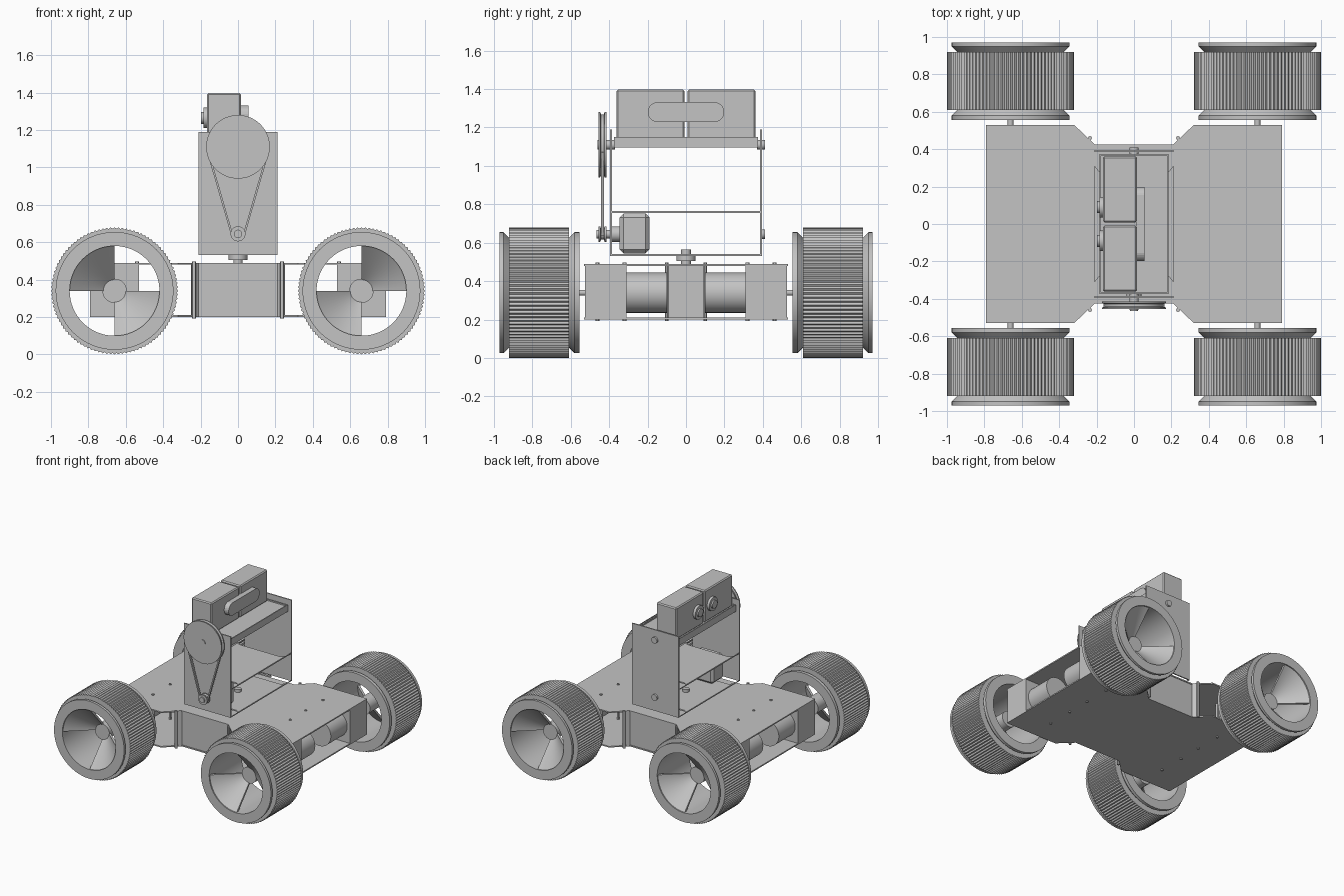
import bpy, bmesh, math
from mathutils import Vector

cube = bpy.data.objects.get("Cube")
if cube:
    bpy.data.objects.remove(cube, do_unlink=True)

grey = bpy.data.materials.new("plain_grey")
grey.use_nodes = True
GREY = (0.55, 0.55, 0.55, 1)
grey.diffuse_color = GREY
grey.node_tree.nodes["Principled BSDF"].inputs["Base Color"].default_value = GREY


def finish(name, bm, smooth=False):
    bmesh.ops.recalc_face_normals(bm, faces=bm.faces[:])
    mesh = bpy.data.meshes.new(name)
    bm.to_mesh(mesh)
    bm.free()
    mesh.materials.append(grey)
    ob = bpy.data.objects.new(name, mesh)
    bpy.context.collection.objects.link(ob)
    if smooth:
        bpy.ops.object.select_all(action='DESELECT')
        ob.select_set(True)
        bpy.context.view_layer.objects.active = ob
        bpy.ops.object.shade_smooth_by_angle(angle=math.radians(30))
    return ob


def box(name, x, y, z, bevel=0):
    bm = bmesh.new()
    bmesh.ops.create_cube(bm, size=1)
    for v in bm.verts:
        v.co = [lo + (c + 0.5) * (hi - lo) for c, (lo, hi) in zip(v.co, (x, y, z))]
    if bevel:
        bmesh.ops.bevel(bm, geom=bm.edges[:], offset=bevel, segments=1, affect='EDGES')
    return finish(name, bm)


def prism(name, outline, axis, lo, hi):
    """Extrude a 2D outline along an axis (the other two axes stay in order)."""
    bm = bmesh.new()

    def place(p, d):
        co = list(p)
        co.insert(axis, d)
        return bm.verts.new(co)
    a, b = [place(p, lo) for p in outline], [place(p, hi) for p in outline]
    bm.faces.new(a)
    bm.faces.new(b)
    for i in range(len(a)):
        j = (i + 1) % len(a)
        bm.faces.new((a[i], a[j], b[j], b[i]))
    return finish(name, bm)


def lathe(name, profile, center, axis=1, segs=48, sign=(1, 1), arc=None, teeth=0):
    """Spin a closed (radius, offset) profile; arc limits it to a sector."""
    bm = bmesh.new()
    start, end = arc or (0, math.tau)
    rows = []
    for i in range(segs + (1 if arc else 0)):
        t = start + (end - start) * i / segs
        row = []
        for r, d in profile:
            r -= teeth if teeth and i % 2 and r > 0.33 else 0
            co = [r * math.cos(t) * sign[0], r * math.sin(t)]
            co.insert(axis, d * sign[1])
            row.append(bm.verts.new(Vector(center) + Vector(co)))
        rows.append(row)
    n = len(profile)
    for i in range(segs):
        a, b = rows[i], rows[(i + 1) % len(rows)]
        for k in range(n):
            m = (k + 1) % n
            bm.faces.new((a[k], a[m], b[m], b[k]))
    if arc:
        bm.faces.new(rows[0])
        bm.faces.new(rows[-1])
    bmesh.ops.remove_doubles(bm, verts=bm.verts[:], dist=1e-5)
    return finish(name, bm, smooth=not teeth)


def rod(name, r, lo, hi, center, axis=1, segs=32):
    return lathe(name, [(0, lo), (r, lo), (r, hi), (0, hi)], center, axis, segs)


def mirror_outline(quarter):
    """Complete a symmetric outline from its +x +y quarter."""
    half = quarter + [(x, -y) for x, y in reversed(quarter)]
    return half + [(-x, y) for x, y in reversed(half)]


# Wheels, motors and their brackets
RIM = [(0.24, 0.97), (0.315, 0.97), (0.315, 0.95), (0.285, 0.92), (0.285, 0.61),
       (0.315, 0.58), (0.315, 0.555), (0.24, 0.555)]
TREAD = [(0.28, 0.92), (0.34, 0.92), (0.34, 0.61), (0.28, 0.61)]
BLADE = [(0.245, 0.965), (0.06, 0.80), (0.06, 0.78), (0.245, 0.94)]
AXLE_X, AXLE_Z = 0.66, 0.34
for sx, side in ((1, "left"), (-1, "right")):
    for sy, end in ((-1, "front"), (1, "rear")):
        tag = f"_{end}_{side}"
        c, s = (sx * AXLE_X, 0, AXLE_Z), (sx, sy)
        lathe("wheel_rim" + tag, RIM, c, segs=64, sign=s)
        lathe("tire_tread" + tag, TREAD, c, segs=200, sign=s, teeth=0.008)
        for k in (0, math.pi):
            lathe("wheel_blade" + tag, BLADE, c, segs=16, sign=s, arc=(k, k + math.pi / 2))
        rod("wheel_hub" + tag, 0.065, sy * 0.66, sy * 0.80, c)
        rod("wheel_shaft" + tag, 0.015, sy * 0.5, sy * 0.7, c)
        rod("motor" + tag, 0.105, sy * 0.1, sy * 0.5, c)
        # Folded bracket: outer cheek plus two end plates
        span = sorted((sx * 0.53, sx * 0.79))
        box("bracket_cheek" + tag, sorted((sx * 0.78, sx * 0.79)),
            sorted((sy * 0.31, sy * 0.525)), (0.2, 0.485))
        for y in (0.31, 0.515):
            box("bracket_end" + tag, span, sorted((sy * y, sy * (y + 0.01))), (0.2, 0.485))
        # Screws through both deck plates
        for x, y in ((0.54, 0.32), (0.54, 0.1), (0.235, 0.46)):
            rod("deck_screw" + tag, 0.01, 0.192, 0.497, (sx * x, sy * y, 0), axis=2, segs=12)

# Chassis decks, bent end walls and core
deck = mirror_outline([(0.21, 0.425), (0.32, 0.53), (0.79, 0.53)])
prism("lower_deck", deck, 2, 0.2, 0.21)
prism("upper_deck", deck, 2, 0.48, 0.49)
for sy, end in ((-1, "front"), (1, "rear")):
    half = [(0.21, 0.42), (0.25, 0.46), (0.25, 0.445), (0.215, 0.41)]
    wall = half + [(-x, y) for x, y in reversed(half)]
    prism(end + "_wall", [(x, sy * y) for x, y in wall], 2, 0.205, 0.485)
for sx in (-1, 1):
    box("core_plate", sorted((sx * 0.19, sx * 0.2)), (-0.1, 0.1), (0.205, 0.485))

# Turntable pivot
rod("pivot_post", 0.025, 0.48, 0.565, (0, 0, 0), axis=2)
rod("pivot_flange", 0.05, 0.505, 0.535, (0, 0, 0), axis=2)

# Tower
shelf = mirror_outline([(0.185, 0.28), (0.21, 0.31), (0.21, 0.39)])
prism("tower_base", shelf, 2, 0.532, 0.542)
prism("tower_shelf", shelf, 2, 0.755, 0.765)
for y, end in ((-0.395, "front"), (0.385, "rear")):
    box(f"tower_{end}_plate", (-0.21, 0.21), (y, y + 0.01), (0.532, 1.19))
for z in (0.645, 1.11):
    rod("rear_bolt", 0.025, 0.385, 0.41, (0, 0, z))

# Tilting tray
box("tray_floor", (-0.185, 0.185), (-0.375, 0.375), (1.125, 1.14))
for sx in (-1, 1):
    box("tray_lip", sorted((sx * 0.177, sx * 0.185)), (-0.375, 0.375), (1.095, 1.15))
    box("tray_end", (-0.185, 0.185), sorted((sx * 0.367, sx * 0.375)), (1.095, 1.15))
rod("tray_axle_front", 0.025, -0.46, -0.37, (0, 0, 1.11))
rod("tray_axle_rear", 0.025, 0.37, 0.41, (0, 0, 1.11))

# Twin sensor head with side bar and lenses
for sy in (-1, 1):
    box("sensor_box", (-0.165, 0.015), sorted((sy * 0.008, sy * 0.362)), (1.14, 1.397), 0.008)
    c = (0, sy * 0.09, 1.265)
    rod("lens_ring", 0.055, -0.185, -0.16, c, axis=0)
    rod("lens_tip", 0.032, -0.197, -0.18, c, axis=0)
bar = []
for k in range(24):
    t = math.tau * (k + 0.5) / 24
    bar.append((math.copysign(0.147, math.cos(t)) + 0.052 * math.cos(t),
                1.28 + 0.052 * math.sin(t)))
prism("side_bar", bar, 0, 0.01, 0.055)

# Tilt drive: motor, grooved pulleys and belt
box("tilt_motor", (-0.105, 0.105), (-0.345, -0.19), (0.545, 0.752), 0.02)
rod("tilt_motor_boss", 0.04, -0.385, -0.34, (0, 0, 0.645))
rod("tilt_motor_shaft", 0.022, -0.465, -0.34, (0, 0, 0.645))
for name, r, z in (("large_pulley", 0.17, 1.11), ("small_pulley", 0.04, 0.645)):
    lathe(name, [(0, -0.455), (r, -0.455), (r, -0.447), (r - 0.012, -0.442), (r - 0.012, -0.428),
                 (r, -0.423), (r, -0.415), (0, -0.415)], (0, 0, z), segs=64)
for sx in (-1, 1):
    strand = [(0.162, 1.07), (0.036, 0.635), (0.026, 0.638), (0.152, 1.073)]
    prism("belt_strand", [(sx * x, z) for x, z in strand], 1, -0.443, -0.427)
